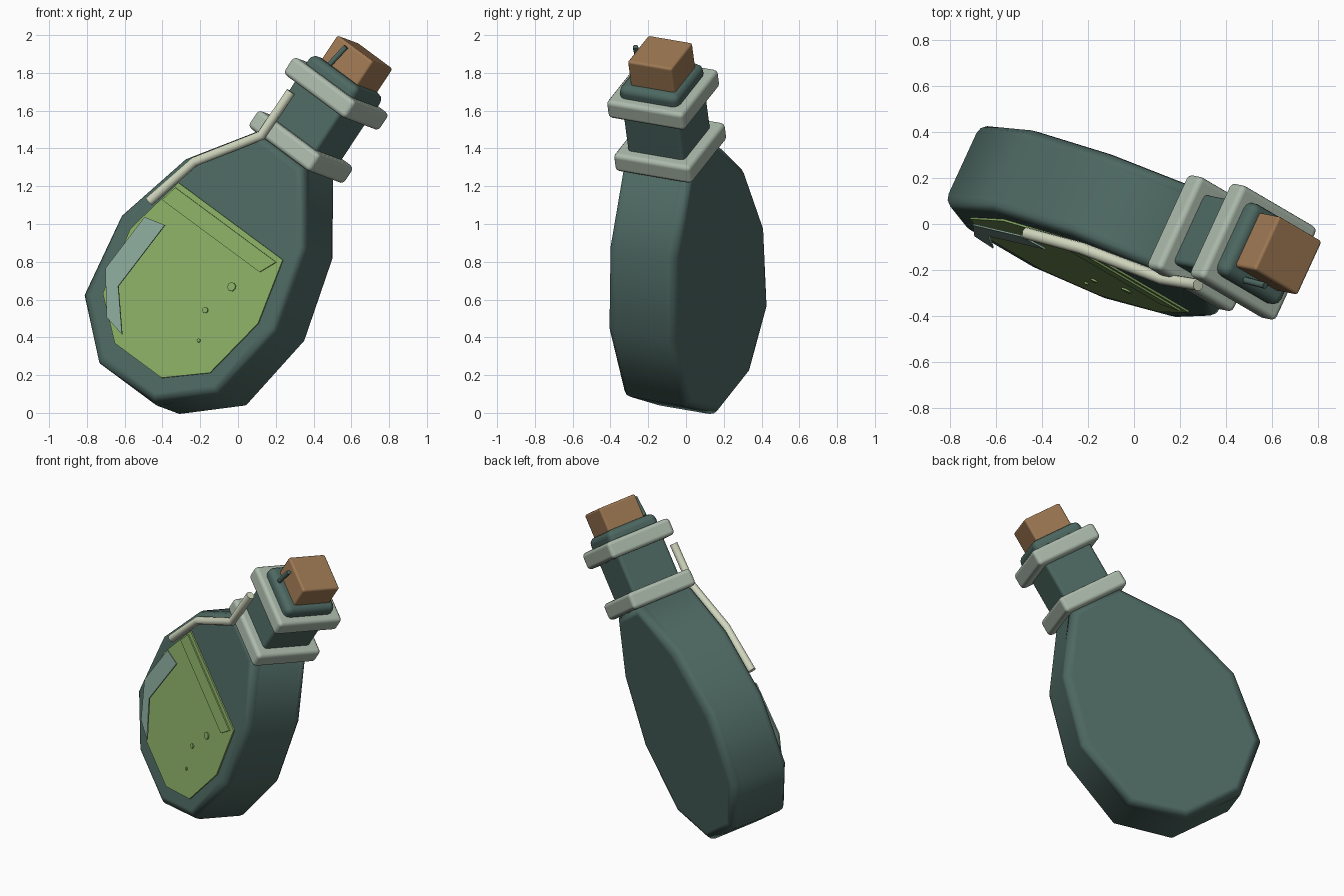
import bpy, bmesh, math
from mathutils import Vector, Matrix

if "Cube" in bpy.data.objects:
    bpy.data.objects.remove(bpy.data.objects["Cube"])

# Tilted bottle frame: local x = width, y = depth (front is -y), z = bottle axis
CENTRE = Vector((-0.17, 0.009, 0.655))
AXIS = Vector((0.55, -0.11, 0.83)).normalized()
DEPTH = Vector((0.41, 0.895, -0.155))
DEPTH = (DEPTH - AXIS * DEPTH.dot(AXIS)).normalized()
WIDTH = DEPTH.cross(AXIS)
FRAME = Matrix.Translation(CENTRE) @ Matrix((WIDTH, DEPTH, AXIS)).transposed().to_4x4()
FACE = -0.202        # front face of the body


def material(name, rgb):
    m = bpy.data.materials.new(name)
    m.diffuse_color = (*rgb, 1)
    m.use_nodes = True
    m.node_tree.nodes["Principled BSDF"].inputs["Base Color"].default_value = m.diffuse_color
    return m


GLASS = material("dark_teal_glass", (0.075, 0.138, 0.120))
COLLAR = material("pale_grey_green", (0.41, 0.49, 0.41))
CORK = material("cork_brown", (0.34, 0.188, 0.086))
LIQUID = material("liquid_green", (0.255, 0.42, 0.13))
SHINE = material("shine_teal", (0.25, 0.39, 0.32))
CORD = material("cream", (0.64, 0.68, 0.52))


def finish(name, bm, mat, bevel=0.0, segments=3, frame=FRAME, angle=60):
    bmesh.ops.recalc_face_normals(bm, faces=bm.faces)
    mesh = bpy.data.meshes.new(name)
    bm.to_mesh(mesh)
    bm.free()
    mesh.transform(frame)
    mesh.materials.append(mat)
    ob = bpy.data.objects.new(name, mesh)
    bpy.context.collection.objects.link(ob)
    if bevel:
        mod = ob.modifiers.new("Bevel", 'BEVEL')
        mod.width = bevel
        mod.segments = segments
        mod.limit_method = 'ANGLE'
        mod.angle_limit = math.radians(60)
    bpy.ops.object.select_all(action='DESELECT')
    ob.select_set(True)
    bpy.context.view_layer.objects.active = ob
    bpy.ops.object.shade_smooth_by_angle(angle=math.radians(angle))
    if bevel:
        # The bevel creates only shallow edges, so every face can be smooth
        for e in ob.data.edges:
            e.use_edge_sharp = False
        mod.harden_normals = True
    return ob


def slab(name, outline, y0, y1, mat, bevel=0.0):
    """Extrude a width/axis outline between two depths."""
    bm = bmesh.new()
    face = bm.faces.new([bm.verts.new((u, y0, v)) for u, v in outline])
    out = bmesh.ops.extrude_face_region(bm, geom=[face])
    moved = [g for g in out["geom"] if isinstance(g, bmesh.types.BMVert)]
    bmesh.ops.translate(bm, verts=moved, vec=(0, y1 - y0, 0))
    return finish(name, bm, mat, bevel)


def block(name, half, v0, v1, mat, bevel, back=0.008):
    """Square block around the bottle axis, shifted slightly back."""
    bm = bmesh.new()
    bmesh.ops.create_cube(bm, size=1)
    for p in bm.verts:
        p.co = Vector((p.co.x * 2 * half, p.co.y * 2 * half + back, v0 + (p.co.z + 0.5) * (v1 - v0)))
    return finish(name, bm, mat, bevel)


def tube(name, points, radius, mat, sides=8):
    """Round tube along world-space points, rings mitred at the bends."""
    pts = [Vector(p) for p in points]
    bm = bmesh.new()
    rings = []
    for i, p in enumerate(pts):
        t_in = (p - pts[i - 1]).normalized() if i else Vector()
        t_out = (pts[i + 1] - p).normalized() if i < len(pts) - 1 else Vector()
        t = (t_in + t_out).normalized()
        n = t.cross(DEPTH).normalized()
        b = t.cross(n)
        rings.append([bm.verts.new(p + radius * (n * math.cos(k * math.tau / sides)
                                                 + b * math.sin(k * math.tau / sides)))
                      for k in range(sides)])
    for r, s in zip(rings, rings[1:]):
        for k in range(sides):
            j = (k + 1) % sides
            bm.faces.new((r[k], r[j], s[j], s[k]))
    bm.faces.new(rings[0])
    bm.faces.new(rings[-1])
    return finish(name, bm, mat, frame=Matrix.Identity(4))


def mirrored(half):
    return half + [(-u, v) for u, v in reversed(half)]


# Faceted glass body, neck and lip
slab("bottle_body", mirrored([(0.205, -0.637), (0.497, -0.393), (0.572, 0.07), (0.442, 0.518), (0.178, 0.87)]),
     FACE, -FACE, GLASS, 0.055)
block("bottle_neck", 0.168, 0.80, 1.30, GLASS, 0.022)
block("bottle_lip", 0.176, 1.27, 1.37, GLASS, 0.04)

# Collars and cork
block("lower_collar", 0.227, 0.855, 0.965, COLLAR, 0.025)
block("upper_collar", 0.227, 1.195, 1.305, COLLAR, 0.025)
block("cork", 0.131, 1.33, 1.52, CORK, 0.014, 0.022)

# Liquid window, surface band and bubbles
slab("liquid_window", mirrored([(0.17, -0.495), (0.39, -0.32), (0.465, 0.045), (0.38, 0.395)]),
     FACE + 0.005, FACE - 0.009, LIQUID)
slab("liquid_surface_band", [(-0.40, 0.27), (0.31, 0.27), (0.358, 0.365), (-0.375, 0.365)],
     FACE - 0.008, FACE - 0.017, LIQUID)
for i, (u, v, r) in enumerate([(0.22, 0.118, 0.024), (0.167, -0.066, 0.016), (0.233, -0.217, 0.01)]):
    ring = [(u + r * math.cos(k * math.tau / 8), v + r * math.sin(k * math.tau / 8)) for k in range(8)]
    slab(f"bubble_{i + 1}", ring, FACE - 0.008, FACE - 0.017, LIQUID)

# Thin bent highlight held just off the glass
slab("glass_highlight", [(-0.415, 0.145), (-0.29, 0.175), (-0.32, -0.235), (-0.145, -0.43),
                         (-0.275, -0.405), (-0.44, -0.20)], FACE - 0.040, FACE - 0.048, SHINE)

# Cord along the shoulder and the small pin beside the cork
tube("shoulder_cord", [(-0.47, -0.04, 1.12), (-0.23, -0.105, 1.33), (0.125, -0.24, 1.47),
                       (0.28, -0.265, 1.70)], 0.027, CORD)
tube("cork_pin", [(0.485, -0.245, 1.845), (0.572, -0.268, 1.938)], 0.015, GLASS)
